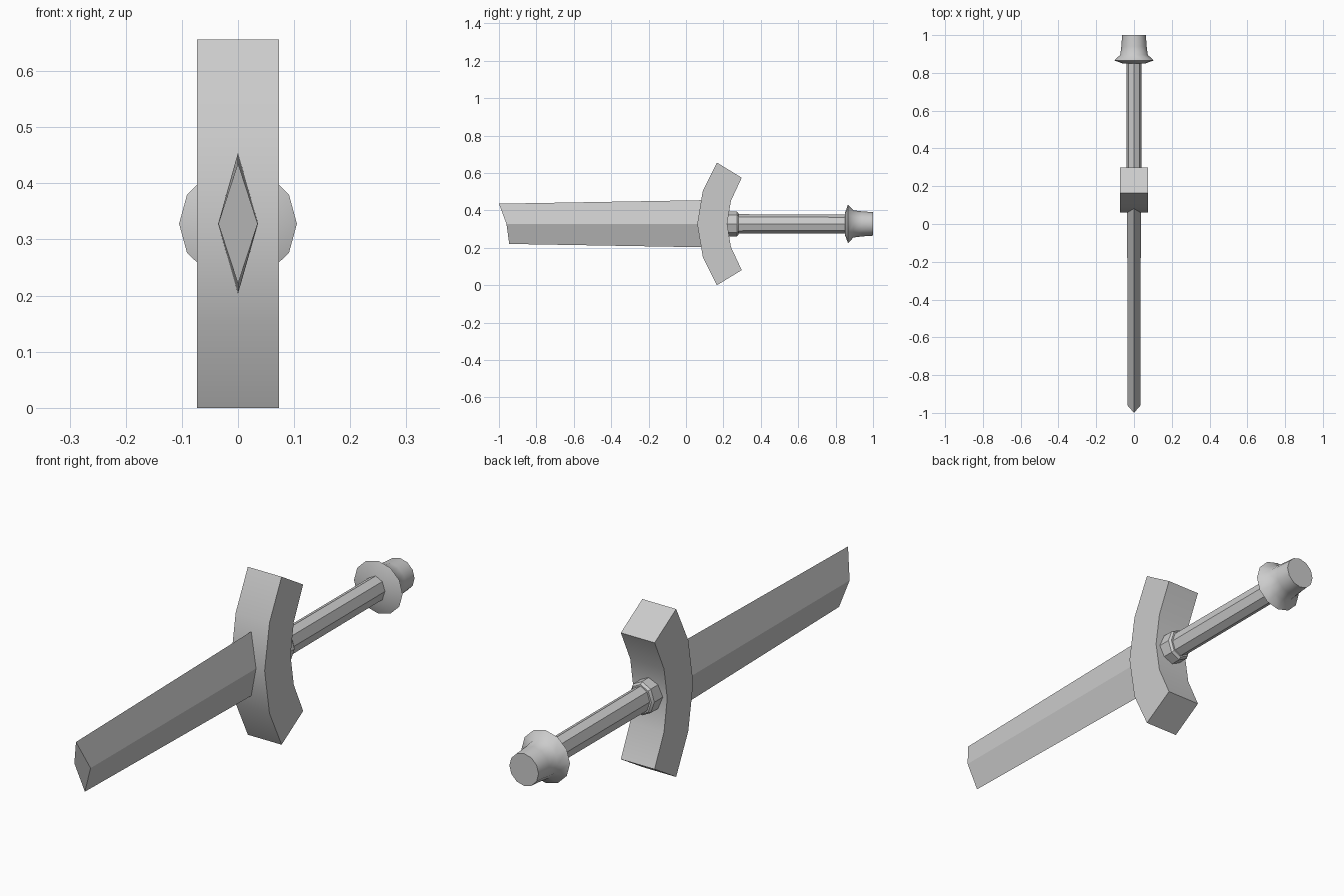
import bpy, bmesh
from math import cos, sin, pi

if "Cube" in bpy.data.objects:
    bpy.data.objects.remove(bpy.data.objects["Cube"])

CZ = 0.328  # height of the sword's long axis


def make(name, rings, smooth=None):
    """Skin a list of closed vertex rings and cap both ends."""
    bm = bmesh.new()
    loops = [[bm.verts.new(p) for p in ring] for ring in rings]
    n = len(loops[0])
    for a, b in zip(loops, loops[1:]):
        for i in range(n):
            j = (i + 1) % n
            bm.faces.new((a[i], a[j], b[j], b[i]))
    bm.faces.new(loops[0][::-1])
    bm.faces.new(loops[-1])
    bmesh.ops.recalc_face_normals(bm, faces=bm.faces)
    me = bpy.data.meshes.new(name)
    bm.to_mesh(me)
    bm.free()
    ob = bpy.data.objects.new(name, me)
    bpy.context.collection.objects.link(ob)
    if smooth:
        bpy.ops.object.select_all(action='DESELECT')
        ob.select_set(True)
        bpy.context.view_layer.objects.active = ob
        bpy.ops.object.shade_smooth_by_angle(angle=smooth)
    return ob


def turned(name, profile, sides, smooth, offset=0.0):
    """Elliptical lathe along y; profile holds (y, radius x, radius z)."""
    angles = [2 * pi * (i + offset) / sides for i in range(sides)]
    return make(name, [[(rx * cos(a), y, CZ + rz * sin(a)) for a in angles]
                       for y, rx, rz in profile], smooth)


# Blade: diamond section with a slanted, cut-off tip
make("blade", [
    [(0.036, 0.10, CZ), (0, 0.10, 0.455), (-0.036, 0.10, CZ), (0, 0.10, 0.203)],
    [(0.035, -0.96, CZ), (0, -1.0, 0.436), (-0.035, -0.96, CZ), (0, -0.945, 0.221)],
])

# Crossguard: curved bar swept from bottom to top, (front y, front z, back y, back z)
half = [(0.06, 0.0, 0.22, 0.0), (0.09, 0.177, 0.24, 0.123), (0.165, 0.328, 0.298, 0.247)]
arc = [(a, -b, c, -d) for a, b, c, d in half[:0:-1]] + half
W = 0.073
make("crossguard", [[(-W, a, CZ + b), (W, a, CZ + b), (W, c, CZ + d), (-W, c, CZ + d)]
                    for a, b, c, d in arc], 0.5)

# Collar between guard and grip
turned("collar", [(0.20, 0.054, 0.066), (0.272, 0.054, 0.066), (0.281, 0.047, 0.058)], 8, 0.6)

# Grip
turned("grip", [(0.22, 0.04, 0.052), (0.87, 0.04, 0.05)], 8, 0.6)

# Pommel: flared lip narrowing to a blunt knob
turned("pommel", [(0.85, 0.06, 0.06), (0.866, 0.105, 0.103), (0.895, 0.073, 0.073),
                  (0.94, 0.067, 0.067), (1.0, 0.063, 0.063)], 12, 0.9)
